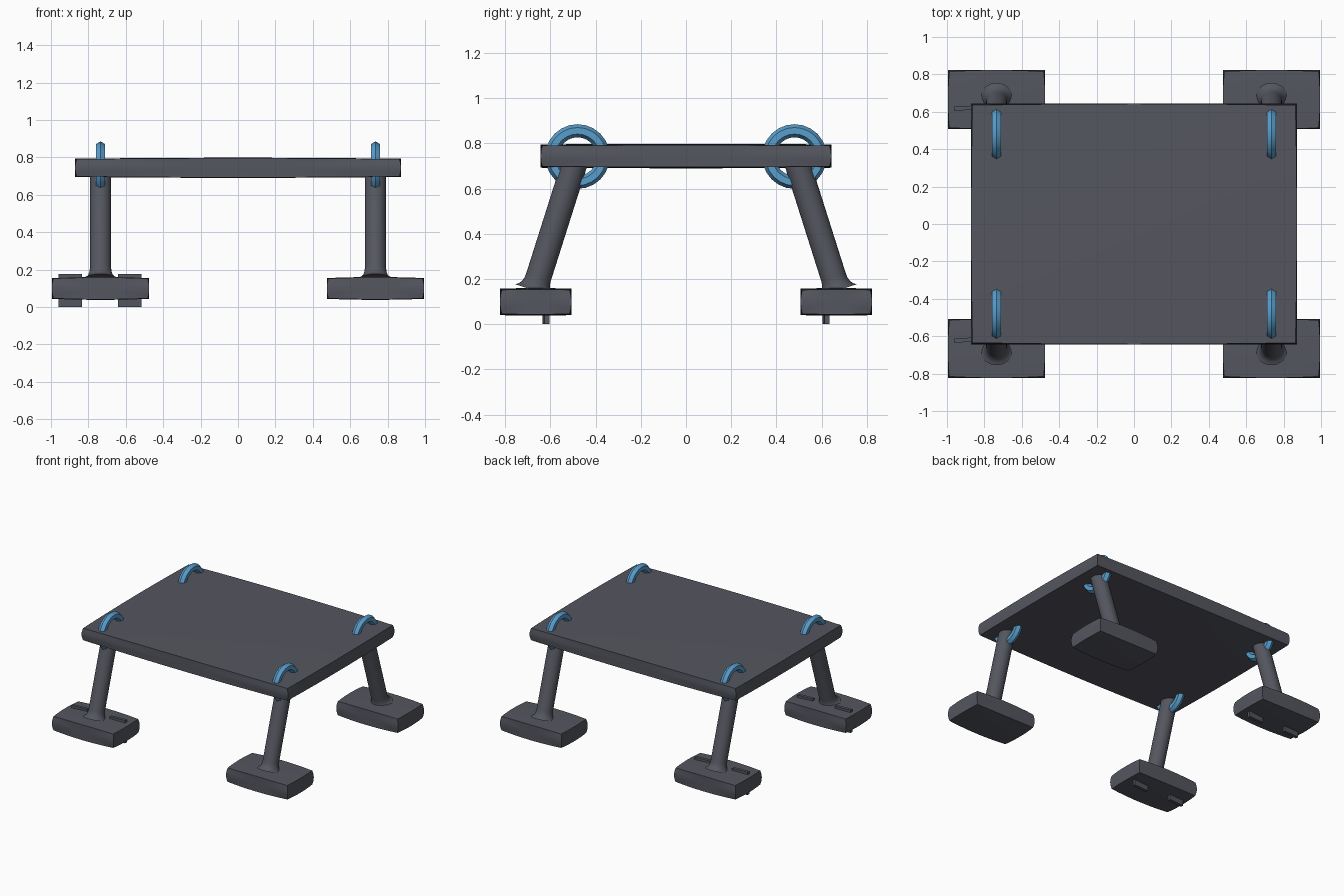
import bpy, bmesh, math
from mathutils import Vector

if "Cube" in bpy.data.objects:
    bpy.data.objects.remove(bpy.data.objects["Cube"])


def material(name, rgb):
    m = bpy.data.materials.new(name)
    m.diffuse_color = (*rgb, 1)
    m.use_nodes = True
    m.node_tree.nodes["Principled BSDF"].inputs["Base Color"].default_value = m.diffuse_color
    return m


GREY = material("slate grey", (0.09, 0.094, 0.115))
BLUE = material("sky blue", (0.10, 0.34, 0.60))


def finish(bm, name, mat, angle=30):
    bmesh.ops.recalc_face_normals(bm, faces=bm.faces)
    me = bpy.data.meshes.new(name)
    bm.to_mesh(me)
    bm.free()
    ob = bpy.data.objects.new(name, me)
    bpy.context.collection.objects.link(ob)
    me.materials.append(mat)
    bpy.ops.object.select_all(action='DESELECT')
    ob.select_set(True)
    bpy.context.view_layer.objects.active = ob
    bpy.ops.object.shade_smooth_by_angle(angle=math.radians(angle))
    return ob


def pillow_box(name, centre, half, bulge, cuts=7):
    """Box whose faces swell gently towards their middles."""
    bm = bmesh.new()
    bmesh.ops.create_cube(bm, size=2)
    bmesh.ops.subdivide_edges(bm, edges=bm.edges[:], cuts=cuts, use_grid_fill=True)
    for v in bm.verts:
        a = v.co.copy()
        q = [1 - c * c for c in a]
        swell = (max(q[1], q[2]), max(q[0], q[2]), q[0] * 0.7 + q[1] * 0.3)
        v.co = [centre[i] + a[i] * (half[i] + bulge * swell[i]) for i in range(3)]
    return finish(bm, name, GREY)


def lathe(name, start, axis, profile, sides=32):
    """Revolve (distance, radius) pairs about a slanted axis."""
    axis = Vector(axis).normalized()
    u = Vector((1, 0, 0))
    w = axis.cross(u)
    bm = bmesh.new()
    rings = []
    for d, r in profile:
        ring = []
        for k in range(sides):
            t = 2 * math.pi * k / sides
            ring.append(bm.verts.new(Vector(start) + axis * d
                                     + r * (u * math.cos(t) + w * math.sin(t))))
        rings.append(ring)
    for a, b in zip(rings, rings[1:]):
        for k in range(sides):
            n = (k + 1) % sides
            bm.faces.new((a[k], a[n], b[n], b[k]))
    bm.faces.new(rings[0])
    bm.faces.new(rings[-1])
    return finish(bm, name, GREY, 40)


def ring(name, centre, major, minor, segs=24, sides=6):
    """Upright ring with a hexagonal section, lying in the yz plane."""
    bm = bmesh.new()
    grid = []
    for i in range(segs):
        t = 2 * math.pi * i / segs
        row = []
        for j in range(sides):
            p = 2 * math.pi * j / sides
            r = major + minor * math.cos(p)
            row.append(bm.verts.new((centre[0] + minor * math.sin(p),
                                     centre[1] + r * math.cos(t),
                                     centre[2] + r * math.sin(t))))
        grid.append(row)
    for i in range(segs):
        for j in range(sides):
            a, b = grid[i], grid[(i + 1) % segs]
            n = (j + 1) % sides
            bm.faces.new((a[j], a[n], b[n], b[j]))
    return finish(bm, name, BLUE, 30)


# Platform
pillow_box("platform", (0, 0, 0.744), (0.863, 0.635, 0.046), 0.008)

for sx, xs in ((-1, "left"), (1, "right")):
    for sy, ys in ((-1, "front"), (1, "back")):
        tag = f"{ys}_{xs}"
        # Foot block
        pillow_box(f"foot_{tag}", (sx * 0.735, sy * 0.665, 0.099),
                   (0.252, 0.15, 0.053), 0.008)
        # Slanted leg with a flared base
        lathe(f"leg_{tag}", (sx * 0.735, sy * 0.671, 0.15), (0, -sy * 0.302, 0.953),
              [(0, 0.088), (0.008, 0.077), (0.02, 0.066), (0.04, 0.059),
               (0.06, 0.057), (0.595, 0.057)])
        # Ring through the platform corner
        ring(f"ring_{tag}", (sx * 0.735, sy * 0.48, 0.742), 0.114, 0.029)

    # Pins through the left feet only
    if sx < 0:
        for sy, ys in ((-1, "front"), (1, "back")):
            for x, side in ((-0.897, "outer"), (-0.578, "inner")):
                bm = bmesh.new()
                bmesh.ops.create_cube(bm, size=1)
                for v in bm.verts:
                    v.co = (x + v.co.x * 0.125,
                            sy * 0.62 + v.co.y * 0.022 + v.co.x * 0.008,
                            0.0875 + v.co.z * 0.175)
                finish(bm, f"pin_{ys}_{side}", GREY)
